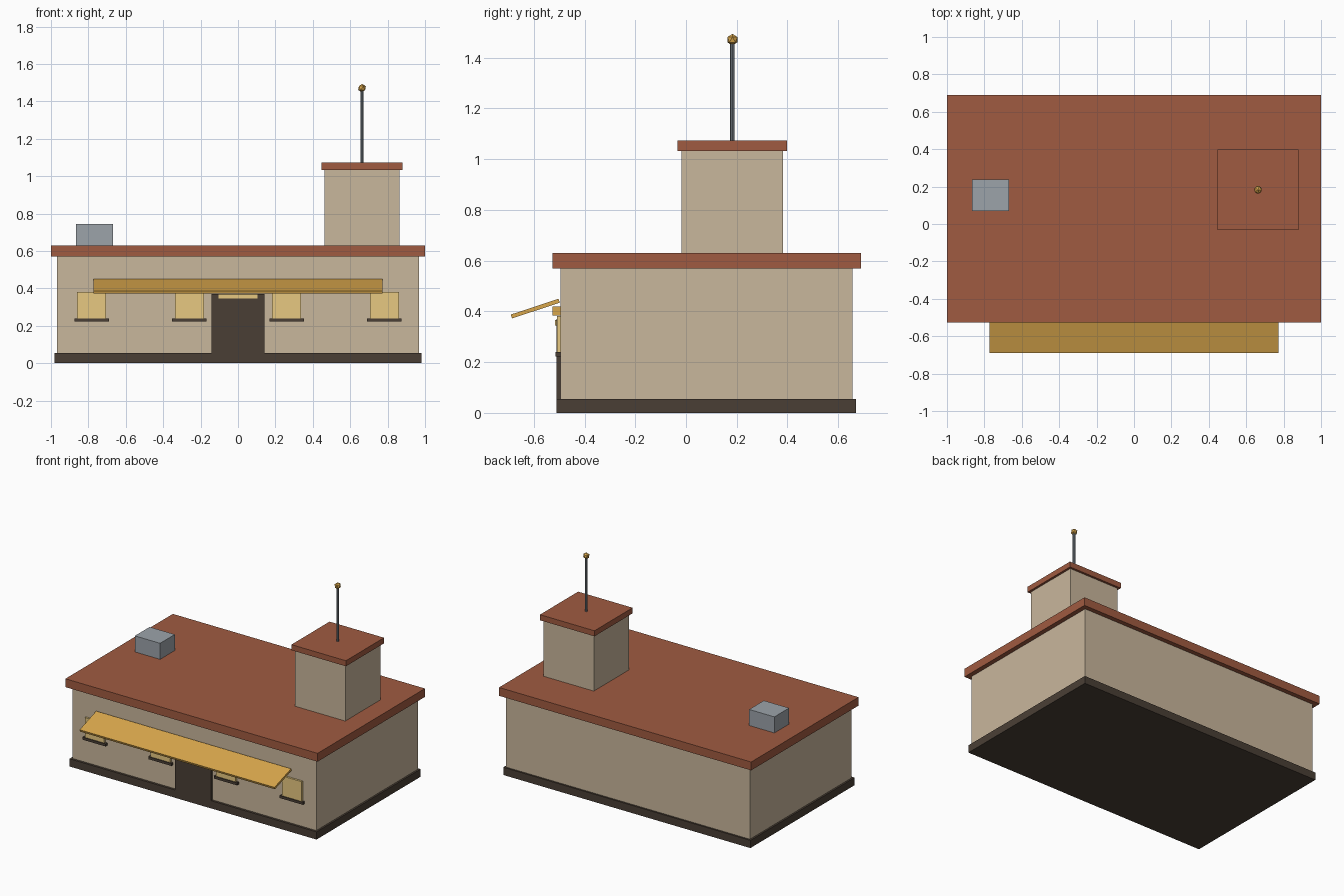
import bpy
from math import atan2, cos, hypot, sin

if "Cube" in bpy.data.objects:
    bpy.data.objects.remove(bpy.data.objects["Cube"], do_unlink=True)


def material(name, hex_code):
    """Flat material from an sRGB hex colour, stored as linear values."""
    srgb = [int(hex_code[i:i + 2], 16) / 255 for i in (0, 2, 4)]
    colour = [((c + 0.055) / 1.055) ** 2.4 for c in srgb] + [1.0]
    mat = bpy.data.materials.new(name)
    mat.use_nodes = True
    mat.diffuse_color = colour
    shader = next(n for n in mat.node_tree.nodes if n.type == 'BSDF_PRINCIPLED')
    shader.inputs["Base Color"].default_value = colour
    return mat


plaster = material("tan plaster", "C9B79C")
tile = material("red brown roof", "A05B41")
dark = material("dark brown trim", "4A3F35")
amber = material("amber", "D9A74C")
glass = material("pale yellow glass", "F6D68A")
metal = material("light grey metal", "9CA3AA")
steel = material("steel grey", "7A838B")


def finish(name, mat):
    obj = bpy.context.object
    obj.name = name
    obj.data.materials.append(mat)
    return obj


def box(name, mat, x, y, z):
    """Box from (low, high) ranges along each axis."""
    spans = (x, y, z)
    bpy.ops.mesh.primitive_cube_add(size=1, location=[(a + b) / 2 for a, b in spans])
    obj = finish(name, mat)
    obj.scale = [b - a for a, b in spans]
    bpy.ops.object.transform_apply(location=False, rotation=False, scale=True)
    return obj


WALL = -0.494  # front wall plane

# Main building
box("walls", plaster, (-0.967, 0.967), (WALL, 0.657), (0.02, 0.58))
box("plinth", dark, (-0.98, 0.98), (-0.51, 0.67), (0, 0.055))
box("roof_slab", tile, (-1, 1), (-0.527, 0.69), (0.57, 0.63))

# Rooftop tower with cap, mast and finial
tx, ty = 0.663, 0.183
box("tower", plaster, (tx - 0.2, tx + 0.2), (ty - 0.2, ty + 0.2), (0.62, 1.04))
box("tower_cap", tile, (tx - 0.216, tx + 0.216), (ty - 0.216, ty + 0.216), (1.033, 1.073))
bpy.ops.mesh.primitive_cylinder_add(vertices=8, radius=0.009, depth=0.4,
                                    location=(tx, ty, 1.27))
finish("mast", steel)
bpy.ops.mesh.primitive_ico_sphere_add(subdivisions=1, radius=0.023,
                                      location=(tx, ty, 1.471))
finish("finial", amber)

# Roof vent
box("roof_vent", metal, (-0.867, -0.667), (0.07, 0.237), (0.62, 0.745))

# Windows with sills
for i, x in enumerate((-0.783, -0.26, 0.26, 0.783), 1):
    box(f"window_{i}", glass, (x - 0.077, x + 0.077), (-0.508, WALL + 0.01), (0.235, 0.382))
    box(f"sill_{i}", dark, (x - 0.092, x + 0.092), (-0.514, WALL + 0.01), (0.222, 0.24))

# Entrance: door, lit panel and sign board
box("door", dark, (-0.143, 0.143), (-0.511, WALL + 0.01), (0, 0.37))
box("door_light", glass, (-0.103, 0.103), (-0.517, -0.505), (0.345, 0.367))
box("sign_board", amber, (-0.35, 0.35), (-0.526, WALL + 0.01), (0.383, 0.419))

# Sloping awning
rise, run, thick = 0.062, 0.188, 0.016
angle = atan2(rise, run)
awning = box("awning", amber, (-0.773, 0.773),
             (-hypot(rise, run) / 2, hypot(rise, run) / 2), (-thick / 2, thick / 2))
awning.rotation_euler.x = angle
awning.location = (0, -0.594, 0.411)
